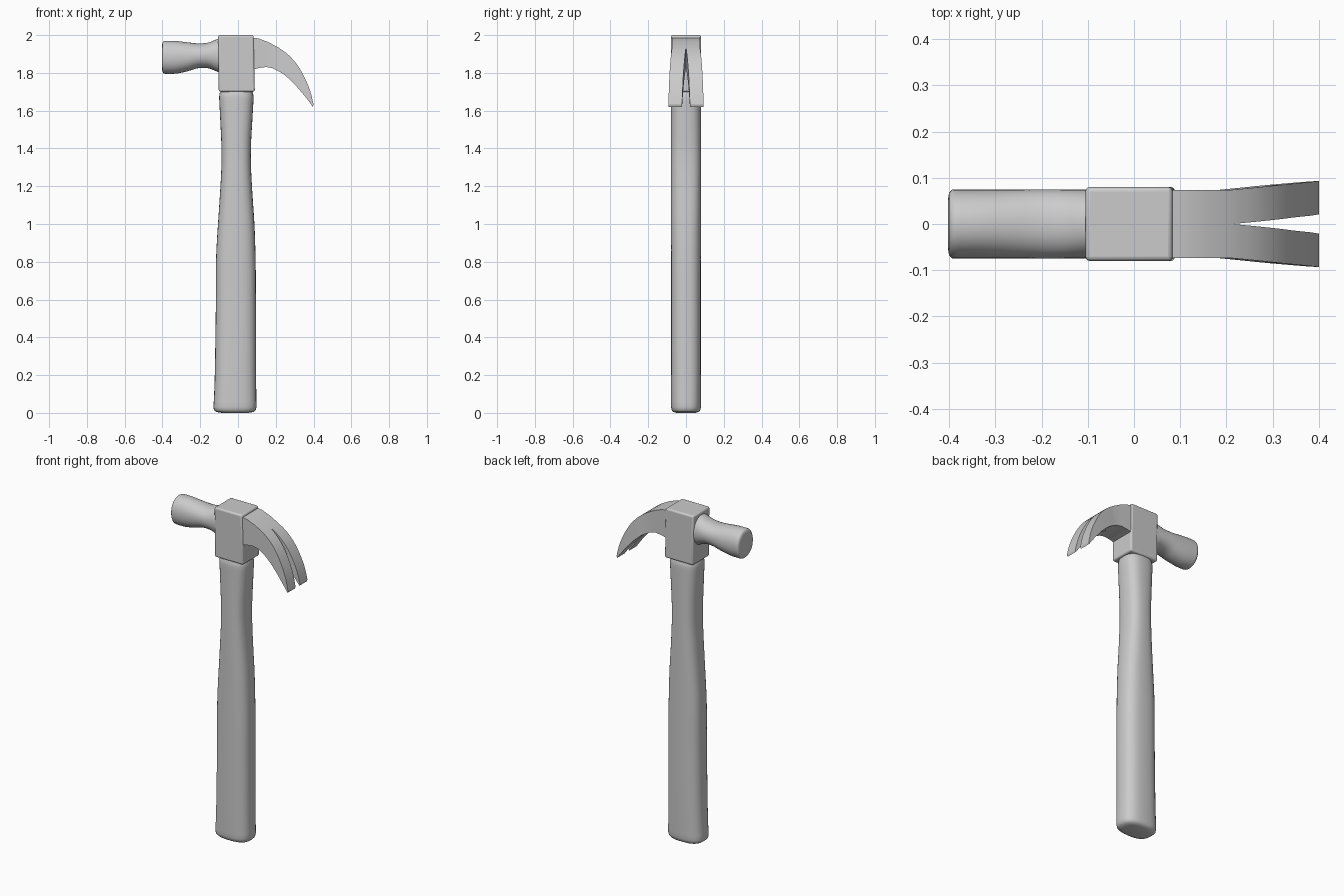
import bpy, bmesh, math
from mathutils import Vector

if "Cube" in bpy.data.objects:
    bpy.data.objects.remove(bpy.data.objects["Cube"])


def finish(bm, name, angle=35):
    bmesh.ops.recalc_face_normals(bm, faces=bm.faces)
    me = bpy.data.meshes.new(name)
    bm.to_mesh(me)
    bm.free()
    ob = bpy.data.objects.new(name, me)
    bpy.context.collection.objects.link(ob)
    bpy.ops.object.select_all(action='DESELECT')
    ob.select_set(True)
    bpy.context.view_layer.objects.active = ob
    bpy.ops.object.shade_smooth_by_angle(angle=math.radians(angle))
    return ob


def spow(v, p):
    return math.copysign(abs(v) ** p, v)


def smooth(pts, steps=4):
    """Catmull-Rom interpolation of a list of tuples"""
    pts = [Vector(p) for p in pts]
    out = []
    for i in range(len(pts) - 1):
        a, b, c, d = pts[max(i - 1, 0)], pts[i], pts[i + 1], pts[min(i + 2, len(pts) - 1)]
        for s in range(steps):
            t = s / steps
            out.append(b + (c - a) * (t / 2) + (2 * a - 5 * b + 4 * c - d) * (t * t / 2)
                       + (3 * b - a - 3 * c + d) * (t ** 3 / 2))
    return out + [pts[-1]]


def loft(name, sections, axis, power, n=32):
    """Sections are (position, low, high, half depth in y)"""
    bm = bmesh.new()
    rings = []
    for t, lo, hi, hy in sections:
        ring = []
        for k in range(n):
            a = math.tau * k / n
            u = (lo + hi) / 2 + (hi - lo) / 2 * spow(math.cos(a), 2 / power)
            y = hy * spow(math.sin(a), 2 / power)
            ring.append(bm.verts.new((u, y, t) if axis == 'z' else (t, y, u)))
        rings.append(ring)
    for r, s in zip(rings, rings[1:]):
        for k in range(n):
            bm.faces.new((r[k], r[(k + 1) % n], s[(k + 1) % n], s[k]))
    bm.faces.new(rings[0])
    bm.faces.new(rings[-1])
    return finish(bm, name, 50)


# Handle: waisted grip with a softly rounded butt
butt = [(0, -.085, .055, .05), (.005, -.115, .085, .068), (.015, -.127, .094, .076)]
grip = [(.03, -.13, .098, .079), (.2, -.123, .096, .08), (.6, -.117, .095, .08),
        (.82, -.116, .093, .08), (1.0, -.106, .087, .08), (1.15, -.096, .077, .08),
        (1.3, -.088, .069, .08), (1.42, -.088, .069, .08), (1.55, -.094, .076, .08),
        (1.67, -.1, .083, .08)]
neck = [(1.69, -.098, .08, .078), (1.71, -.09, .073, .07)]
loft("handle", butt + smooth(grip) + neck, 'z', 2.7)

# Striking face and neck
face = [(-.402, 1.82, 1.945, .055), (-.4, 1.806, 1.96, .068), (-.394, 1.798, 1.967, .074)]
poll = [(-.385, 1.795, 1.97, .075), (-.33, 1.796, 1.969, .075), (-.27, 1.808, 1.962, .075),
        (-.21, 1.825, 1.956, .075), (-.16, 1.825, 1.96, .075), (-.125, 1.813, 1.973, .075),
        (-.09, 1.798, 1.987, .075)]
loft("striking_poll", face + smooth(poll), 'x', 2.15)

# Head block
bm = bmesh.new()
bmesh.ops.create_cube(bm, size=1)
for v in bm.verts:
    top = v.co.z > 0
    right = v.co.x > 0
    x = (.083 if top else .089) if right else (-.105 if top else -.102)
    v.co = Vector((x, .16 * v.co.y, 2.0 if top else 1.70))
block = finish(bm, "head_block")
bev = block.modifiers.new("Bevel", 'BEVEL')
bev.width = .01
bev.segments = 3

# Claw: stations are (top x, top z, bottom x, bottom z, inner y, outer y)
stem = [(.07, 1.988, .07, 1.815, 0, .074), (.11, 1.982, .11, 1.826, 0, .074),
        (.16, 1.963, .15, 1.831, 0, .074), (.213, 1.935, .185, 1.824, 0, .074)]
tines = [(.213, 1.935, .185, 1.824, 0, .074), (.265, 1.897, .235, 1.797, .005, .079),
         (.312, 1.845, .285, 1.755, .01, .084), (.352, 1.777, .33, 1.705, .015, .088),
         (.382, 1.705, .367, 1.66, .018, .091), (.4, 1.632, .396, 1.62, .021, .093)]
bm = bmesh.new()
rings = []
for tx, tz, bx, bz, yi, yo in stem[:-1] + smooth(tines, 3):
    rings.append([bm.verts.new(p) for p in
                  ((tx, yi, tz), (tx, yo, tz), (bx, yo, bz), (bx, yi, bz))])
for i, (r, s) in enumerate(zip(rings, rings[1:])):
    # the undivided stem stays open along the mirror plane
    for k in range(4 if i >= len(stem) - 1 else 3):
        j = (k + 1) % 4
        if k != 3 or i >= len(stem) - 1:
            bm.faces.new((r[k], r[j], s[j], s[k]))
bm.faces.new(rings[-1])
bm.faces.new(rings[0])
claw = finish(bm, "claw", 30)
mir = claw.modifiers.new("Mirror", 'MIRROR')
mir.use_axis = (False, True, False)
